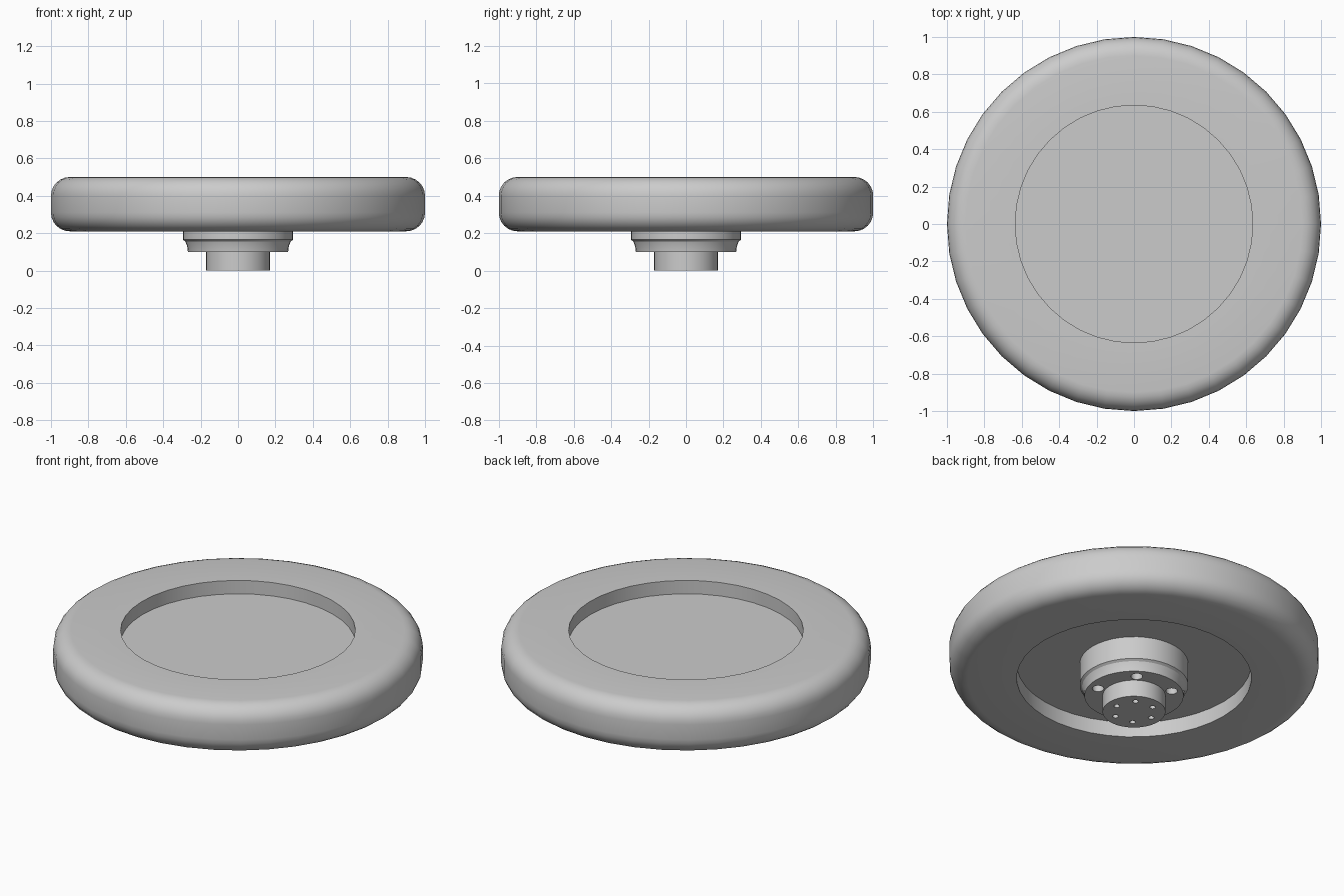
import bpy
import bmesh
from math import sin, cos, pi, radians

cube = bpy.data.objects.get("Cube")
if cube:
    bpy.data.objects.remove(cube, do_unlink=True)

# One plain grey for the whole wheel
GREY = (0.6, 0.6, 0.6, 1)
grey = bpy.data.materials.new("plain_grey")
grey.diffuse_color = GREY
grey.use_nodes = True
grey.node_tree.nodes["Principled BSDF"].inputs["Base Color"].default_value = GREY


def lathe(name, profile, sides, ring=False):
    """Revolve (radius, z) points about z; a ring closes on itself, otherwise the ends are capped."""
    bm = bmesh.new()
    loops = [[bm.verts.new((r * cos(2 * pi * i / sides), r * sin(2 * pi * i / sides), z))
              for i in range(sides)] for r, z in profile]
    pairs = list(zip(loops, loops[1:]))
    if ring:
        pairs.append((loops[-1], loops[0]))
    else:
        bm.faces.new(loops[0])
        bm.faces.new(loops[-1])
    for a, b in pairs:
        for i in range(sides):
            j = (i + 1) % sides
            bm.faces.new((a[i], a[j], b[j], b[i]))
    bmesh.ops.recalc_face_normals(bm, faces=bm.faces)
    mesh = bpy.data.meshes.new(name)
    bm.to_mesh(mesh)
    bm.free()
    mesh.materials.append(grey)
    obj = bpy.data.objects.new(name, mesh)
    bpy.context.collection.objects.link(obj)
    return obj


def select_only(obj):
    bpy.ops.object.select_all(action="DESELECT")
    obj.select_set(True)
    bpy.context.view_layer.objects.active = obj


def smooth(obj):
    select_only(obj)
    bpy.ops.object.shade_smooth_by_angle(angle=radians(30))


def drill(obj, count, circle, radius, bottom, depth):
    """Cut a ring of blind holes upward from the given height."""
    for k in range(count):
        a = radians(54) + 2 * pi * k / count
        cutter = lathe("hole_cutter", [(radius, bottom - 0.02), (radius, bottom + depth)], 16)
        cutter.location = (circle * cos(a), circle * sin(a), 0)
        cutter.hide_render = True
        mod = obj.modifiers.new("hole", "BOOLEAN")
        mod.operation = "DIFFERENCE"
        mod.solver = "EXACT"
        mod.object = cutter
        select_only(obj)
        bpy.ops.object.modifier_apply(modifier=mod.name)
        bpy.data.objects.remove(cutter, do_unlink=True)


# Tire: square section with rounded outer shoulders
LOW, HIGH, INNER, ROUND = 0.21, 0.5, 0.635, 0.1


def shoulder(z, start):
    return [(1 - ROUND + ROUND * cos(radians(start + 15 * i)),
             z + ROUND * sin(radians(start + 15 * i))) for i in range(7)]


tire = lathe("tire", [(INNER, LOW)] + shoulder(LOW + ROUND, -90)
             + shoulder(HIGH - ROUND, 0) + [(INNER, HIGH)], 40, ring=True)
smooth(tire)

# Wheel disc, recessed on both sides
disc = lathe("wheel_disc", [(INNER, 0.30), (INNER, 0.42)], 40)
smooth(disc)

# Stepped hub with a ring of bolt holes
hub = lathe("hub", [(0.294, 0.31), (0.294, 0.165), (0.281, 0.155),
                    (0.272, 0.13), (0.268, 0.10)], 40)
drill(hub, 5, 0.21, 0.032, 0.10, 0.06)
smooth(hub)

# Axle stub with small screw holes
stub = lathe("axle_stub", [(0.17, 0.11), (0.17, 0.0)], 40)
drill(stub, 6, 0.112, 0.016, 0.0, 0.04)
smooth(stub)
